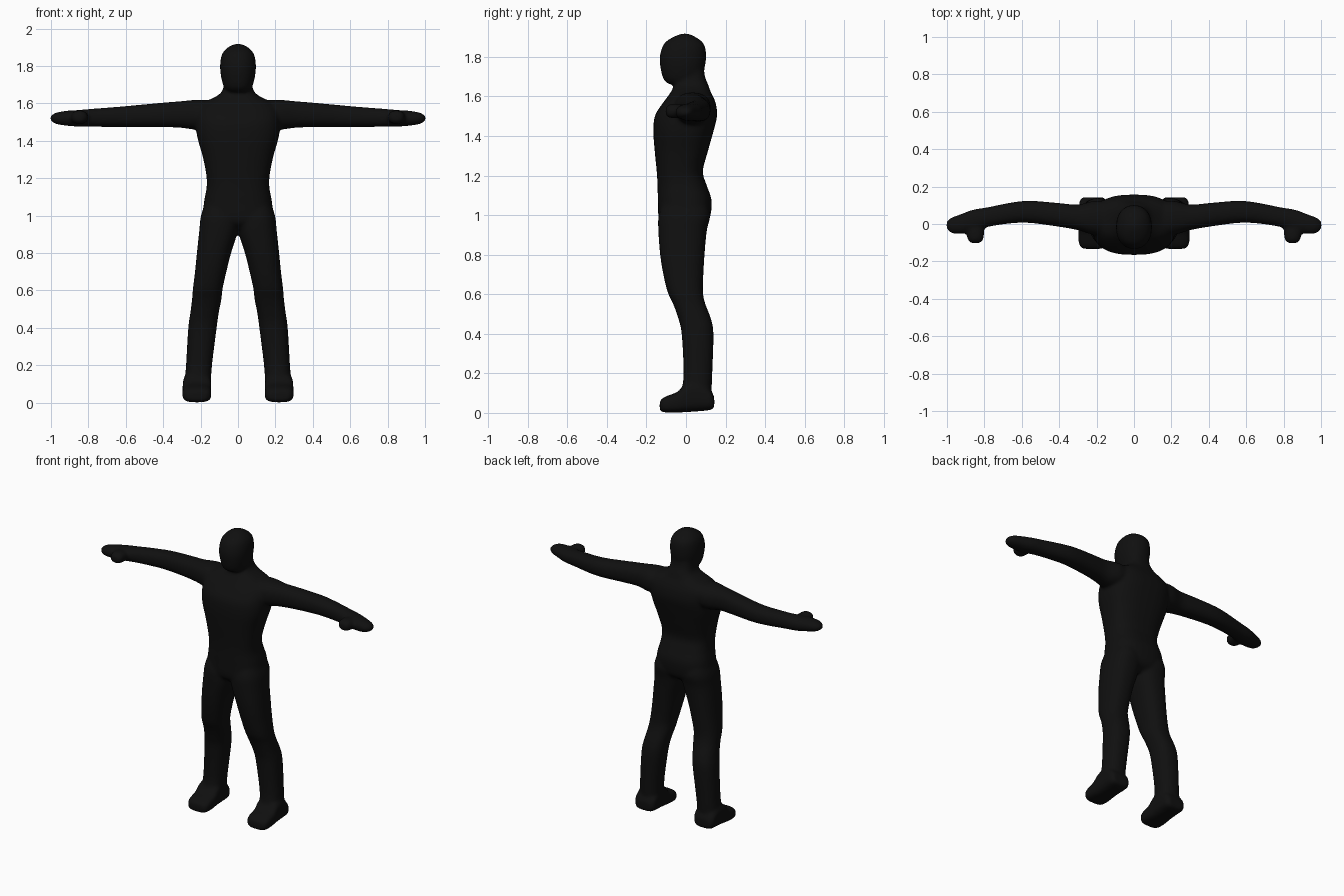
import bpy, bmesh
from math import sin, cos, pi, copysign

bm = bmesh.new()


def spline(rows, steps=4):
    """Catmull-Rom interpolation between cross-section rows."""
    out = []
    for i in range(len(rows) - 1):
        p0, p1 = rows[max(i - 1, 0)], rows[i]
        p2, p3 = rows[i + 1], rows[min(i + 2, len(rows) - 1)]
        for k in range(steps):
            t = k / steps
            out.append([b + 0.5 * t * (c - a + t * (2 * a - 5 * b + 4 * c - d + t * (3 * (b - c) + d - a)))
                        for a, b, c, d in zip(p0, p1, p2, p3)])
    return out + [list(rows[-1])]


def loft(axis, rows, side=1, power=2.3, n=32):
    """Closed tube along an axis; row = (position, a_min, a_max, b_min, b_max)."""
    rings = []
    for t, a0, a1, b0, b1 in spline(rows):
        ring = []
        for i in range(n):
            c, s = cos(2 * pi * i / n), sin(2 * pi * i / n)
            a = (a0 + a1) / 2 + (a1 - a0) / 2 * copysign(abs(c) ** (2 / power), c)
            b = (b0 + b1) / 2 + (b1 - b0) / 2 * copysign(abs(s) ** (2 / power), s)
            x, y, z = {'x': (t, a, b), 'y': (a, t, b), 'z': (a, b, t)}[axis]
            ring.append(bm.verts.new((x * side, y, z)))
        rings.append(ring)
    faces = [bm.faces.new(rings[0]), bm.faces.new(rings[-1])]
    for r, q in zip(rings, rings[1:]):
        faces += [bm.faces.new((r[i], r[(i + 1) % n], q[(i + 1) % n], q[i])) for i in range(n)]
    bmesh.ops.recalc_face_normals(bm, faces=faces)


def sym(rows):
    return [(z, -w, w, f, b) for z, w, f, b in rows]


# torso and neck: z, half width, front, back
loft('z', sym([(0.93, .10, -.09, .06), (0.97, .185, -.135, .115), (1.07, .182, -.142, .13),
               (1.15, .168, -.144, .105), (1.22, .17, -.148, .085), (1.32, .19, -.158, .11),
               (1.42, .218, -.165, .138), (1.50, .225, -.158, .157), (1.56, .22, -.122, .152),
               (1.60, .19, -.092, .137), (1.63, .13, -.072, .122), (1.66, .088, -.058, .112),
               (1.70, .076, -.05, .096), (1.76, .072, -.04, .088)]), power=2.6)
# head
loft('z', sym([(1.662, .045, -.085, .0), (1.675, .066, -.105, .05), (1.70, .08, -.119, .08),
               (1.75, .092, -.130, .096), (1.80, .096, -.133, .101), (1.85, .090, -.120, .097),
               (1.88, .075, -.098, .078), (1.905, .045, -.055, .04), (1.918, .012, -.02, .01)]), power=2.2)

for s in (1, -1):
    # leg
    loft('z', [(.03, .15, .285, .01, .14), (.10, .145, .285, -.02, .13), (.20, .139, .278, -.012, .133),
               (.40, .114, .266, -.022, .139), (.48, .103, .255, -.04, .125), (.55, .089, .246, -.065, .098),
               (.61, .082, .241, -.093, .086), (.70, .062, .23, -.115, .088), (.80, .037, .22, -.131, .094),
               (.92, .0, .207, -.14, .105), (1.0, -.005, .198, -.138, .122), (1.08, .02, .17, -.11, .10)],
         s, 2.4)
    # foot
    loft('y', [(-.133, .175, .265, .015, .055), (-.122, .153, .287, .005, .072), (-.09, .143, .297, .002, .088),
               (-.04, .143, .297, .002, .108), (.0, .143, .296, .004, .15), (.06, .143, .294, .008, .16),
               (.12, .146, .291, .014, .12), (.143, .165, .275, .025, .08)], s, 3.2)
    # arm and hand
    loft('x', [(.08, -.05, .11, 1.50, 1.61), (.2, -.06, .125, 1.46, 1.62), (.30, -.033, .104, 1.469, 1.612),
               (.40, -.015, .112, 1.473, 1.604), (.55, .005, .124, 1.473, 1.59), (.65, .004, .116, 1.473, 1.581),
               (.78, -.015, .090, 1.475, 1.571), (.86, -.04, .077, 1.476, 1.564), (.92, -.052, .055, 1.481, 1.56),
               (.97, -.050, .037, 1.489, 1.551), (.995, -.035, .022, 1.502, 1.538), (1.003, -.02, .01, 1.512, 1.528)],
         s, 2.3)
    # thumb
    loft('y', [(-.103, .83, .865, 1.51, 1.54), (-.092, .811, .884, 1.495, 1.555), (-.07, .803, .892, 1.49, 1.562),
               (-.03, .80, .895, 1.49, 1.56), (.02, .80, .895, 1.495, 1.55)], s)

mesh = bpy.data.meshes.new("body")
bm.to_mesh(mesh)
bm.free()
body = bpy.data.objects.new("body", mesh)
bpy.context.collection.objects.link(body)

# fuse the parts into one smooth skin
remesh = body.modifiers.new("fuse", 'REMESH')
remesh.mode = 'VOXEL'
remesh.voxel_size = 0.01
remesh.use_smooth_shade = True
smooth = body.modifiers.new("soften", 'SMOOTH')
smooth.factor = 0.5
smooth.iterations = 6

mat = bpy.data.materials.new("black")
mat.diffuse_color = (0.005, 0.005, 0.005, 1)
mesh.materials.append(mat)
